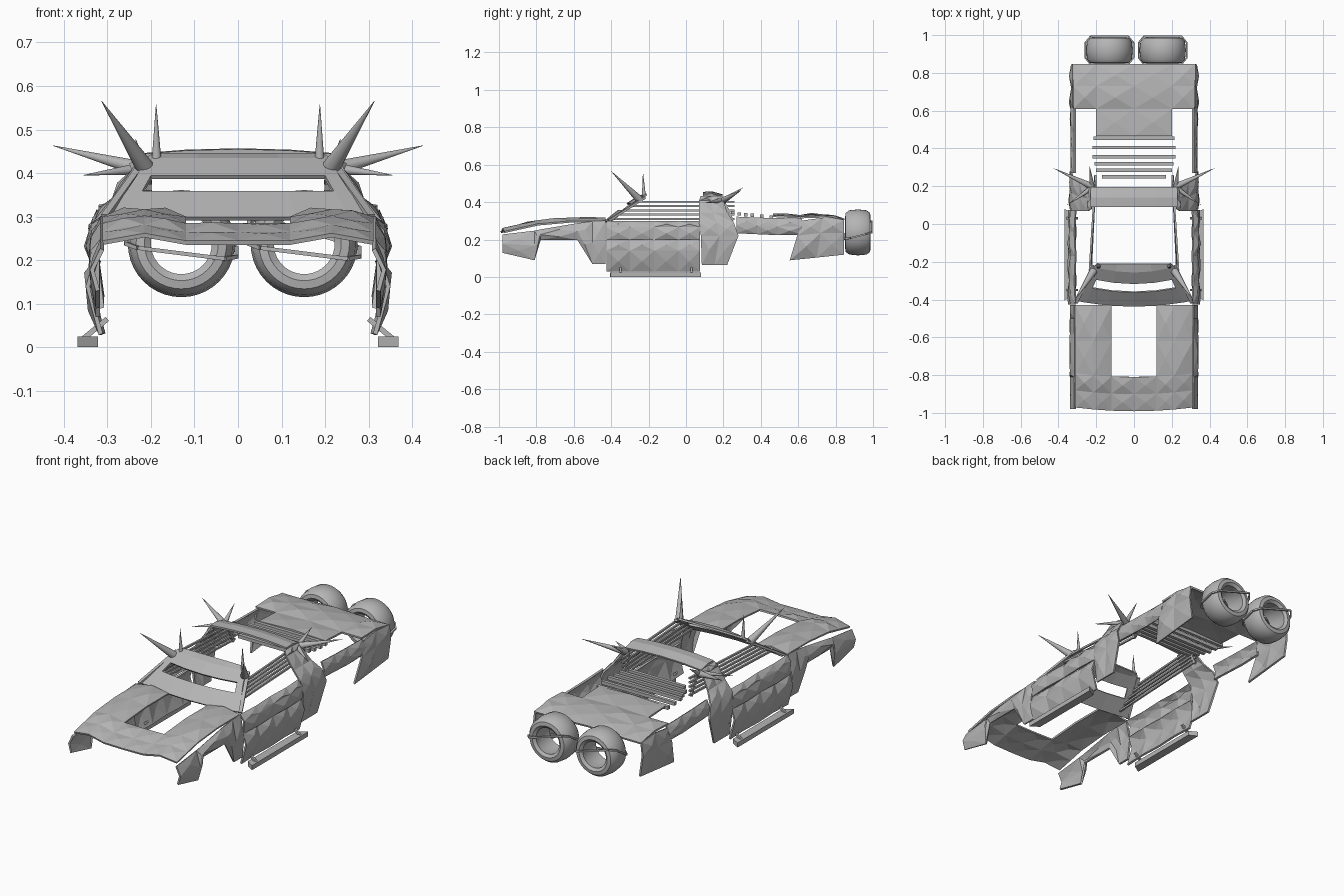
import bpy, bmesh, math, random
from mathutils import Vector

random.seed(4)
cube = bpy.data.objects.get("Cube")
if cube:
    bpy.data.objects.remove(cube, do_unlink=True)

GREY = (0.46, 0.46, 0.46, 1)
steel = bpy.data.materials.new("plain_grey")
steel.use_nodes = True
steel.diffuse_color = GREY
steel.node_tree.nodes["Principled BSDF"].inputs["Base Color"].default_value = GREY


def finish(name, bm, mirror=False, thick=0, smooth=False):
    bmesh.ops.recalc_face_normals(bm, faces=bm.faces)
    mesh = bpy.data.meshes.new(name)
    bm.to_mesh(mesh)
    bm.free()
    obj = bpy.data.objects.new(name, mesh)
    bpy.context.collection.objects.link(obj)
    mesh.materials.append(steel)
    if thick:
        mod = obj.modifiers.new("thickness", 'SOLIDIFY')
        mod.thickness, mod.offset = thick, 0
    if mirror:
        obj.modifiers.new("other_side", 'MIRROR')
    if smooth:
        bpy.ops.object.select_all(action='DESELECT')
        obj.select_set(True)
        bpy.context.view_layer.objects.active = obj
        bpy.ops.object.shade_smooth_by_angle(angle=math.radians(40))
    return obj


def panel(name, rows, push=(0, 0, 0), mirror=False, skip=lambda r, c: False, thick=0.01):
    """Sheet of hammered plates: each cell is split around a dented centre."""
    bm = bmesh.new()
    grid = [[bm.verts.new(p) for p in row] for row in rows]
    for r in range(len(rows) - 1):
        for c in range(len(rows[0]) - 1):
            if skip(r, c):
                continue
            ring = [grid[r][c], grid[r][c + 1], grid[r + 1][c + 1], grid[r + 1][c]]
            if not any(push):
                bm.faces.new(ring)
                continue
            mid = sum((v.co for v in ring), Vector()) / 4
            peak = bm.verts.new(mid + Vector(push) * random.uniform(0.3, 1))
            for a, b in zip(ring, ring[1:] + ring[:1]):
                bm.faces.new((a, b, peak))
    loose = [v for v in bm.verts if not v.link_faces]
    bmesh.ops.delete(bm, geom=loose, context='VERTS')
    return finish(name, bm, mirror, thick)


def beam(name, a, b, w, h, mirror=False):
    """Rectangular bar running from a to b."""
    a, b = Vector(a), Vector(b)
    d = b - a
    bm = bmesh.new()
    bmesh.ops.create_cube(bm, size=1)
    bmesh.ops.scale(bm, vec=(w, h, d.length), verts=bm.verts)
    rot = d.to_track_quat('Z', 'Y').to_matrix()
    bmesh.ops.rotate(bm, matrix=rot, verts=bm.verts)
    bmesh.ops.translate(bm, vec=(a + b) / 2, verts=bm.verts)
    return finish(name, bm, mirror)


def spike(name, base, tip, radius):
    base, tip = Vector(base), Vector(tip)
    d = tip - base
    bm = bmesh.new()
    bmesh.ops.create_cone(bm, cap_ends=True, segments=14, radius1=radius,
                          radius2=0.0005, depth=d.length)
    bmesh.ops.rotate(bm, matrix=d.to_track_quat('Z', 'Y').to_matrix(), verts=bm.verts)
    bmesh.ops.translate(bm, vec=(base + tip) / 2, verts=bm.verts)
    finish(name, bm, mirror=True, smooth=True)


# Hood with a central engine opening
hood_x = [-0.31, -0.215, -0.12, 0, 0.12, 0.215, 0.31]
hood_rows = []
for y, z in [(-0.99, 0.245), (-0.9, 0.265), (-0.81, 0.285), (-0.62, 0.3), (-0.43, 0.3)]:
    bow = 0.02 if y < -0.8 else 0
    hood_rows.append([(x, y + bow * (abs(x) / 0.31) ** 2,
                       z + (0.012 if 0.2 < abs(x) < 0.3 else -0.005)) for x in hood_x])
panel("hood", hood_rows, (0, 0, 0.014), skip=lambda r, c: r > 1 and c in (2, 3))

# Front fenders with wheel cut-outs
fender = [(-0.98, 0.13, 0.225), (-0.81, 0.09, 0.245), (-0.78, 0.2, 0.25),
          (-0.58, 0.2, 0.285), (-0.5, 0.07, 0.295), (-0.43, 0.07, 0.3)]
panel("front_fender", [[(x, y, lo + (hi - lo) * t) for y, lo, hi in fender]
                       for x, t in ((0.312, 1), (0.335, 0.5), (0.322, 0))],
      (0.012, 0, 0), mirror=True)

# Windshield armour with a viewing slit
fractions = [-1, -0.86, -0.45, 0, 0.45, 0.86, 1]
shield = [(0.295, 0.3, -0.435), (0.355, 0.255, -0.36), (0.39, 0.232, -0.315),
          (0.43, 0.212, -0.255), (0.441, 0.195, -0.21)]
panel("windshield_plate",
      [[(f * w, y + 0.03 * f * f * (z < 0.44), z) for f in fractions] for z, w, y in shield],
      skip=lambda r, c: r == 1 and 0 < c < 5)
beam("windshield_pillar", (0.305, -0.415, 0.3), (0.215, -0.22, 0.425), 0.018, 0.012, True)

# Doors: upper and lower plates
door_y = [-0.425, -0.3, -0.17, -0.04, 0.075]
panel("upper_door", [[(x + 0.006 * (i % 2), y, z) for i, y in enumerate(door_y)]
                     for x, z in ((0.308, 0.295), (0.332, 0.265), (0.33, 0.2))],
      (0.016, 0, 0), mirror=True)
panel("lower_door", [[(x - 0.006 * (i % 2), y, z) for i, y in enumerate(door_y)]
                     for x, z in ((0.325, 0.2), (0.345, 0.14), (0.315, 0.03))],
      (0.018, 0, 0), mirror=True)

# Side steps and their brackets
panel("side_step", [[(x, y, 0.0125) for y in ends] for x, ends in
                    ((0.322, (-0.375, 0.055)), (0.368, (-0.405, 0.08)))],
      mirror=True, thick=0.025)
for y in (-0.35, 0.03):
    beam("step_bracket", (0.355, y, 0.02), (0.3, y, 0.065), 0.012, 0.012, True)

# Side window bars
for i in range(5):
    z = 0.31 + i * 0.023
    front = -0.41 + (z - 0.3) * 1.6
    beam("window_bar", (0.235, front, z), (0.203, 0.26, z), 0.01, 0.01, True)
beam("window_bar_post", (0.205, 0.25, 0.3), (0.205, 0.2, 0.41), 0.012, 0.012, True)

# Roof hoop and the side panels below it
panel("roof_hoop", [[(x, y, z + 0.012 * (1 - (x / 0.23) ** 2))
                     for x in (-0.23, -0.12, 0, 0.12, 0.23)]
                    for y, z in ((0.09, 0.438), (0.14, 0.44), (0.195, 0.425))])
quarter = [(0.43, 0.225, 0.08, 0.195), (0.405, 0.24, 0.07, 0.2), (0.34, 0.285, 0.07, 0.22),
           (0.29, 0.325, 0.07, 0.255), (0.22, 0.335, 0.08, 0.28), (0.065, 0.32, 0.085, 0.22)]
panel("quarter_panel", [[(x, y0 + (y1 - y0) * t, z) for t in (0, 0.5, 1)]
                        for z, x, y0, y1 in quarter], (0.015, 0, 0.003), mirror=True)

# Rear window louvres
for y, half in ((0.25, 0.17), (0.285, 0.2), (0.32, 0.21), (0.355, 0.22), (0.405, 0.22), (0.455, 0.215)):
    z = 0.34 - (y - 0.25) * 0.1
    beam("rear_louvre", (-half, y, z), (half, y, z), 0.018, 0.018)

# Rear side strips and flared rear fenders
strip = [(0.27, 0.235, 0.32), (0.38, 0.23, 0.315), (0.49, 0.225, 0.312), (0.62, 0.228, 0.31)]
panel("rear_strip", [[(x, y, lo + (hi - lo) * t) for y, lo, hi in strip]
                     for x, t in ((0.312, 1), (0.33, 0.5), (0.318, 0))],
      (0.014, 0, 0), mirror=True)
flare = [(0.555, 0.62, 0.09, 0.3), (0.7, 0.73, 0.105, 0.315), (0.845, 0.845, 0.12, 0.305)]
panel("rear_fender", [[(x, lo_y + (hi_y - lo_y) * t, lo + (hi - lo) * t)
                       for lo_y, hi_y, lo, hi in flare]
                      for x, t in ((0.32, 1), (0.328, 0.62), (0.312, 0))],
      (0.022, 0, 0), mirror=True)

# Trunk deck, narrow in front and wide behind
deck = [(0.465, 0.325), (0.61, 0.318), (0.73, 0.322), (0.845, 0.3)]
panel("trunk_deck", [[(x, y, z + (0.008 if x == 0 else 0))
                      for x in (-0.32, -0.2, 0, 0.2, 0.32)] for y, z in deck],
      (0, 0, 0.018), skip=lambda r, c: r == 0 and c in (0, 3))

# Spare tyres strapped across the back
profile = [(0.07, 0.862), (0.085, 0.851), (0.104, 0.854), (0.118, 0.872), (0.123, 0.92),
           (0.118, 0.966), (0.104, 0.984), (0.085, 0.987), (0.07, 0.976), (0.078, 0.92)]
for side, cx in (("right", -0.13), ("left", 0.152)):
    bm = bmesh.new()
    n = 40
    rings = []
    for k in range(n):
        a = math.tau * k / n
        rings.append([bm.verts.new((cx + r * math.cos(a), y, 0.238 + r * math.sin(a)))
                      for r, y in profile])
    m = len(profile)
    for k in range(n):
        for j in range(m):
            p, q = rings[k], rings[(k + 1) % n]
            bm.faces.new((p[j], p[(j + 1) % m], q[(j + 1) % m], q[j]))
    finish(side + "_spare_tyre", bm, smooth=True)

    loop = [(-0.1, 0.846, -0.01), (0.1, 0.846, -0.035), (0.127, 0.88, -0.03),
            (0.127, 0.96, -0.01), (0.1, 0.993, 0), (-0.1, 0.993, 0.06),
            (-0.127, 0.96, 0.05), (-0.127, 0.88, 0)]
    for (ax, ay, az), (bx, by, bz) in zip(loop, loop[1:] + loop[:1]):
        beam(side + "_tyre_strap", (cx + ax, ay, 0.238 + az), (cx + bx, by, 0.238 + bz), 0.009, 0.009)

# Spikes on the windshield corners and the roof hoop
spike("front_upright_spike", (0.187, -0.225, 0.43), (0.188, -0.23, 0.557), 0.011)
spike("front_raked_spike", (0.215, -0.25, 0.415), (0.313, -0.4, 0.565), 0.021)
spike("rear_long_spike", (0.225, 0.2, 0.41), (0.425, 0.295, 0.463), 0.018)
spike("rear_forward_spike", (0.225, 0.19, 0.41), (0.355, 0.1, 0.395), 0.014)
spike("rear_upright_spike", (0.222, 0.2, 0.41), (0.235, 0.305, 0.478), 0.014)
